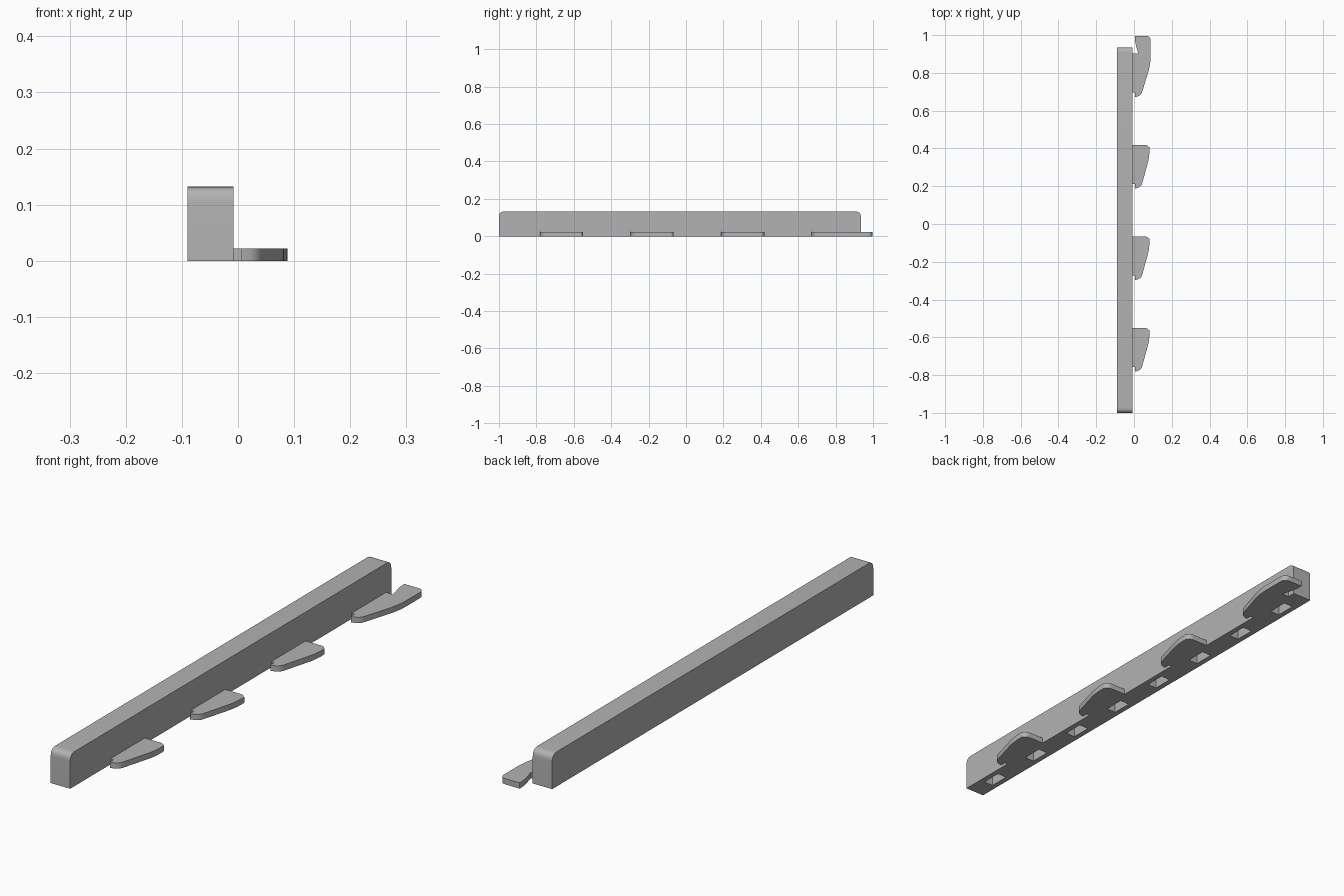
import bpy
import bmesh
from mathutils import Matrix, Vector

if "Cube" in bpy.data.objects:
    bpy.data.objects.remove(bpy.data.objects["Cube"], do_unlink=True)

# One plain grey for everything
GREY = (0.45, 0.45, 0.45, 1)
grey = bpy.data.materials.new("plain grey")
grey.use_nodes = True
grey.diffuse_color = GREY
grey.node_tree.nodes["Principled BSDF"].inputs["Base Color"].default_value = GREY

BAR_LEFT, BAR_RIGHT = -0.09, -0.008
BAR_FRONT, BAR_BACK = -1.0, 0.935
BAR_HEIGHT = 0.132
HOOK_HEIGHT = 0.022


def rounded(corners, steps=8):
    """Outline from (u, v, cut) corners; cut is how far the rounding reaches."""
    points = []
    for i, (u, v, cut) in enumerate(corners):
        here = Vector((u, v))
        if not cut:
            points.append(here)
            continue
        before = Vector(corners[i - 1][:2])
        after = Vector(corners[(i + 1) % len(corners)][:2])
        a = here + (before - here).normalized() * cut
        b = here + (after - here).normalized() * cut
        for k in range(steps + 1):
            t = k / steps
            points.append(a * (1 - t) ** 2 + here * (2 * t * (1 - t)) + b * t ** 2)
    return points


def make_object(name, bm):
    bmesh.ops.recalc_face_normals(bm, faces=bm.faces)
    mesh = bpy.data.meshes.new(name)
    bm.to_mesh(mesh)
    bm.free()
    mesh.materials.append(grey)
    obj = bpy.data.objects.new(name, mesh)
    bpy.context.collection.objects.link(obj)
    return obj


def extrude(name, points, direction):
    bm = bmesh.new()
    face = bm.faces.new([bm.verts.new(p) for p in points])
    grown = bmesh.ops.extrude_face_region(bm, geom=[face], use_keep_orig=True)
    moved = [g for g in grown["geom"] if isinstance(g, bmesh.types.BMVert)]
    bmesh.ops.translate(bm, verts=moved, vec=direction)
    return make_object(name, bm)


def activate(obj):
    bpy.ops.object.select_all(action="DESELECT")
    obj.select_set(True)
    bpy.context.view_layer.objects.active = obj


# Long bar with rounded top ends
side = rounded([(BAR_FRONT, 0, 0), (BAR_BACK, 0, 0),
                (BAR_BACK, BAR_HEIGHT, 0.028), (BAR_FRONT, BAR_HEIGHT, 0.028)])
bar = extrude("bar", [(BAR_LEFT, y, z) for y, z in side],
              (BAR_RIGHT - BAR_LEFT, 0, 0))

# Row of pockets in the underside
SLOTS = 8
pitch = (BAR_BACK - BAR_FRONT) / SLOTS
bm = bmesh.new()
for i in range(SLOTS):
    place = Matrix.Translation(((BAR_LEFT + BAR_RIGHT) / 2,
                                BAR_FRONT + pitch * (i + 0.5), 0))
    bmesh.ops.create_cube(bm, size=1,
                          matrix=place @ Matrix.Diagonal((0.04, 0.08, 0.16, 1)))
cutter = make_object("slot_cutter", bm)
cutter.hide_render = True
cut = bar.modifiers.new("slots", "BOOLEAN")
cut.operation = "DIFFERENCE"
cut.solver = "EXACT"
cut.object = cutter
activate(bar)
bpy.ops.object.modifier_apply(modifier=cut.name)
bpy.data.objects.remove(cutter, do_unlink=True)

# Flat hooks along the right-hand side; heights measured from the lower tip
lower = [(BAR_RIGHT, 0.025, 0), (0.005, 0.025, 0), (0.005, 0, 0.004),
         (0.038, 0.01, 0.02)]
plain = lower + [(0.084, 0.175, 0.045), (0.08, 0.232, 0.026), (BAR_RIGHT, 0.232, 0)]
notched = lower + [(0.088, 0.175, 0.045), (0.088, 0.325, 0.026), (0.004, 0.325, 0.004),
                   (0.006, 0.29, 0.015), (0.022, 0.232, 0), (BAR_RIGHT, 0.232, 0)]
hooks = []
for i in range(4):
    base = -0.782 + i * pitch * 2 + i * 0.0007
    outline = rounded(notched if i == 3 else plain)
    hooks.append(extrude(f"hook_{i + 1}", [(x, base + y, 0) for x, y in outline],
                         (0, 0, HOOK_HEIGHT)))

# Smooth the curved edges, keep the corners sharp
for obj in [bar] + hooks:
    activate(obj)
    bpy.ops.object.shade_smooth_by_angle(angle=0.52)
